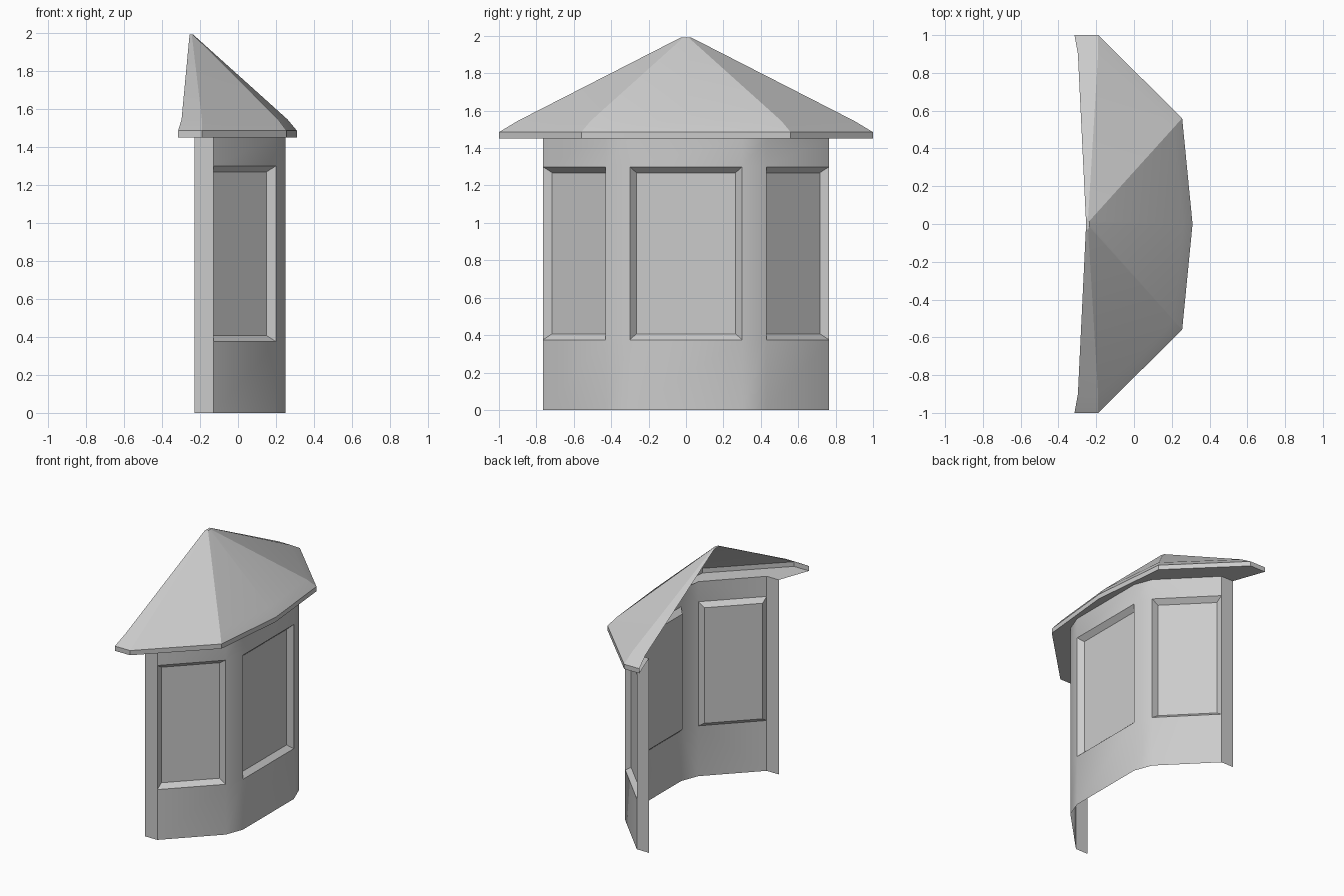
import bpy
import bmesh
from mathutils import Vector

cube = bpy.data.objects.get("Cube")
if cube:
    bpy.data.objects.remove(cube, do_unlink=True)

grey = bpy.data.materials.new("plain_grey")
grey.use_nodes = True
colour = (0.6, 0.6, 0.6, 1)
grey.diffuse_color = colour
grey.node_tree.nodes["Principled BSDF"].inputs["Base Color"].default_value = colour

EAVE, FASCIA = 1.45, 1.485


def mirrored(half):
    """Complete a half outline by reflecting it across y = 0."""
    return half + [(x, -y) for x, y in reversed(half) if y != 0]


def ring(outline, z):
    return [Vector((x, y, z)) for x, y in outline]


def quad(bm, *corners):
    bm.faces.new([bm.verts.new(c) for c in corners])


def band(bm, low, high):
    """Join two open rings with a strip of quads."""
    for i in range(len(low) - 1):
        quad(bm, low[i], low[i + 1], high[i + 1], high[i])


def finish(bm, name, angle):
    bmesh.ops.remove_doubles(bm, verts=bm.verts, dist=0.0005)
    mesh = bpy.data.meshes.new(name)
    bm.to_mesh(mesh)
    bm.free()
    mesh.materials.append(grey)
    obj = bpy.data.objects.new(name, mesh)
    bpy.context.collection.objects.link(obj)
    bpy.ops.object.select_all(action="DESELECT")
    obj.select_set(True)
    bpy.context.view_layer.objects.active = obj
    bpy.ops.object.shade_smooth_by_angle(angle=angle)


wall = mirrored([(-0.23, -0.765), (-0.13, -0.765), (0.2, -0.43), (0.25, -0.3)])

# Walls: plain posts alternate with recessed window panels
SILL, HEAD, INSET, BEVEL = 0.375, 1.3, 0.035, 0.032
bm = bmesh.new()
levels = [ring(wall, z) for z in (0, SILL, HEAD, EAVE)]
for lower, upper in zip(levels, levels[1:]):
    for i in range(len(wall) - 1):
        is_window = lower is levels[1] and i % 2 == 1
        if not is_window:
            quad(bm, lower[i], lower[i + 1], upper[i + 1], upper[i])
            continue
        along = (lower[i + 1] - lower[i]).normalized()
        inward = Vector((-along.y, along.x, 0)) * INSET
        side, rise = along * INSET, Vector((0, 0, BEVEL))
        outer = [lower[i], lower[i + 1], upper[i + 1], upper[i]]
        shifts = [side + rise, rise - side, -side - rise, side - rise]
        inner = [o + s + inward for o, s in zip(outer, shifts)]
        for k in range(4):
            n = (k + 1) % 4
            quad(bm, outer[k], outer[n], inner[n], inner[k])
        quad(bm, *inner)
finish(bm, "bay_walls", 0.52)

# Roof: fascia, flared eave course and main slopes, open at the back
eave = mirrored([(-0.315, -1), (-0.19, -1), (0.255, -0.56), (0.31, 0)])
course = mirrored([(-0.297, -0.9), (-0.19, -0.9), (0.21, -0.51), (0.26, 0)])
peak = mirrored([(-0.255, -0.03), (-0.243, -0.03), (-0.237, -0.015), (-0.235, 0)])
bm = bmesh.new()
rings = [ring(eave, EAVE), ring(eave, FASCIA), ring(course, 1.545), ring(peak, 1.99)]
for low, high in zip(rings, rings[1:]):
    band(bm, low, high)
bm.faces.new([bm.verts.new(p) for p in rings[-1]])
finish(bm, "roof", 0.35)

# Soffit: flat underside between the walls and the eave
bm = bmesh.new()
soffit_inner = [wall[0], wall[1], wall[2], (0.25, 0), wall[5], wall[6], wall[7]]
band(bm, ring(soffit_inner, EAVE), ring(eave, EAVE))
finish(bm, "soffit", 0.52)
